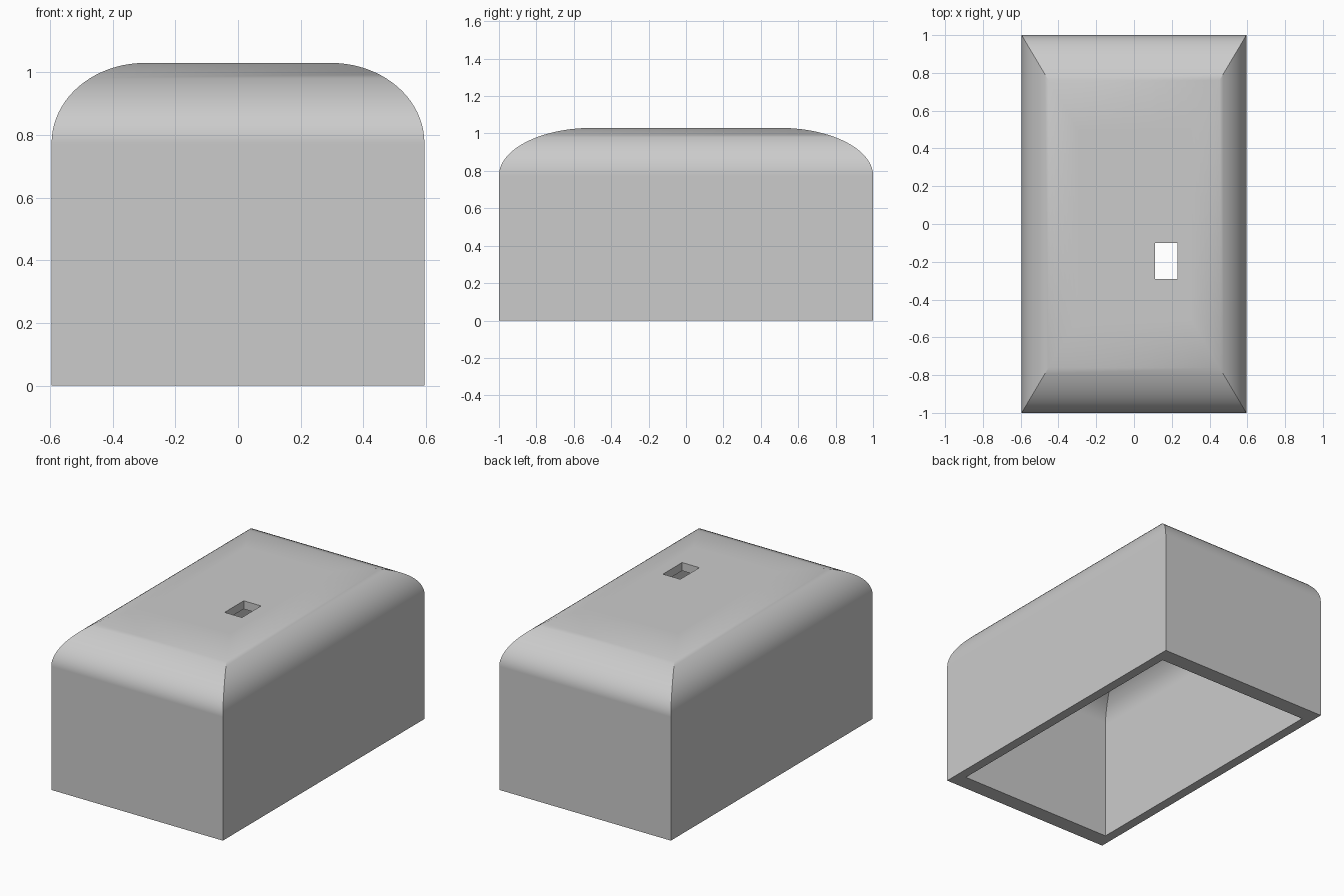
import bpy, bmesh, math
from mathutils import Matrix

cube = bpy.data.objects.get("Cube")
if cube:
    bpy.data.objects.remove(cube, do_unlink=True)

HALF_X, HALF_Y = 0.595, 1.0
SHOULDER, TOP, STEPS = 0.775, 1.03, 20
WALL = 0.9      # inner shell relative to the outer one

grey = bpy.data.materials.new("plain_grey")
grey.use_nodes = True
colour = (0.6, 0.6, 0.6, 1)
grey.diffuse_color = colour
grey.node_tree.nodes["Principled BSDF"].inputs["Base Color"].default_value = colour


def add_object(name, bm):
    bmesh.ops.recalc_face_normals(bm, faces=bm.faces)
    mesh = bpy.data.meshes.new(name)
    bm.to_mesh(mesh)
    bm.free()
    mesh.materials.append(grey)
    obj = bpy.data.objects.new(name, mesh)
    bpy.context.collection.objects.link(obj)
    return obj


def ring(bm, scale, z):
    return [bm.verts.new((sx * HALF_X * scale, sy * HALF_Y * scale, z))
            for sx, sy in ((-1, -1), (1, -1), (1, 1), (-1, 1))]


def bridge(bm, a, b):
    for i in range(4):
        j = (i + 1) % 4
        bm.faces.new((a[i], a[j], b[j], b[i]))


def dome(bm, scale):
    """Straight walls, elliptical mitred shoulders and a flat roof."""
    lift = TOP / 2 * (1 - scale)
    base = last = ring(bm, scale, 0)
    for k in range(STEPS + 1):
        t = math.pi / 2 * k / STEPS
        z = SHOULDER + (TOP - SHOULDER) * math.sin(t)
        now = ring(bm, scale * (1 + math.cos(t)) / 2, lift + z * scale)
        bridge(bm, last, now)
        last = now
    bm.faces.new(last)
    return base


# Hollow cover, open underneath
bm = bmesh.new()
bridge(bm, dome(bm, 1), dome(bm, WALL))
cover = add_object("rounded_cover", bm)

# Rectangular slot through the roof
bm = bmesh.new()
bmesh.ops.create_cube(bm, size=1, matrix=Matrix.Translation((0.17, -0.195, TOP))
                      @ Matrix.Diagonal((0.12, 0.19, 0.4, 1)))
cutter = add_object("slot_cutter", bm)
cutter.hide_render = True

bpy.ops.object.select_all(action='DESELECT')
cover.select_set(True)
bpy.context.view_layer.objects.active = cover
cut = cover.modifiers.new("slot", 'BOOLEAN')
cut.operation, cut.solver, cut.object = 'DIFFERENCE', 'EXACT', cutter
bpy.ops.object.modifier_apply(modifier=cut.name)
bpy.data.objects.remove(cutter, do_unlink=True)

# Smooth shoulders with crisp mitres
bpy.ops.object.shade_smooth_by_angle(angle=math.radians(30))
normals = cover.modifiers.new("flat_walls", 'WEIGHTED_NORMAL')
normals.keep_sharp = True
